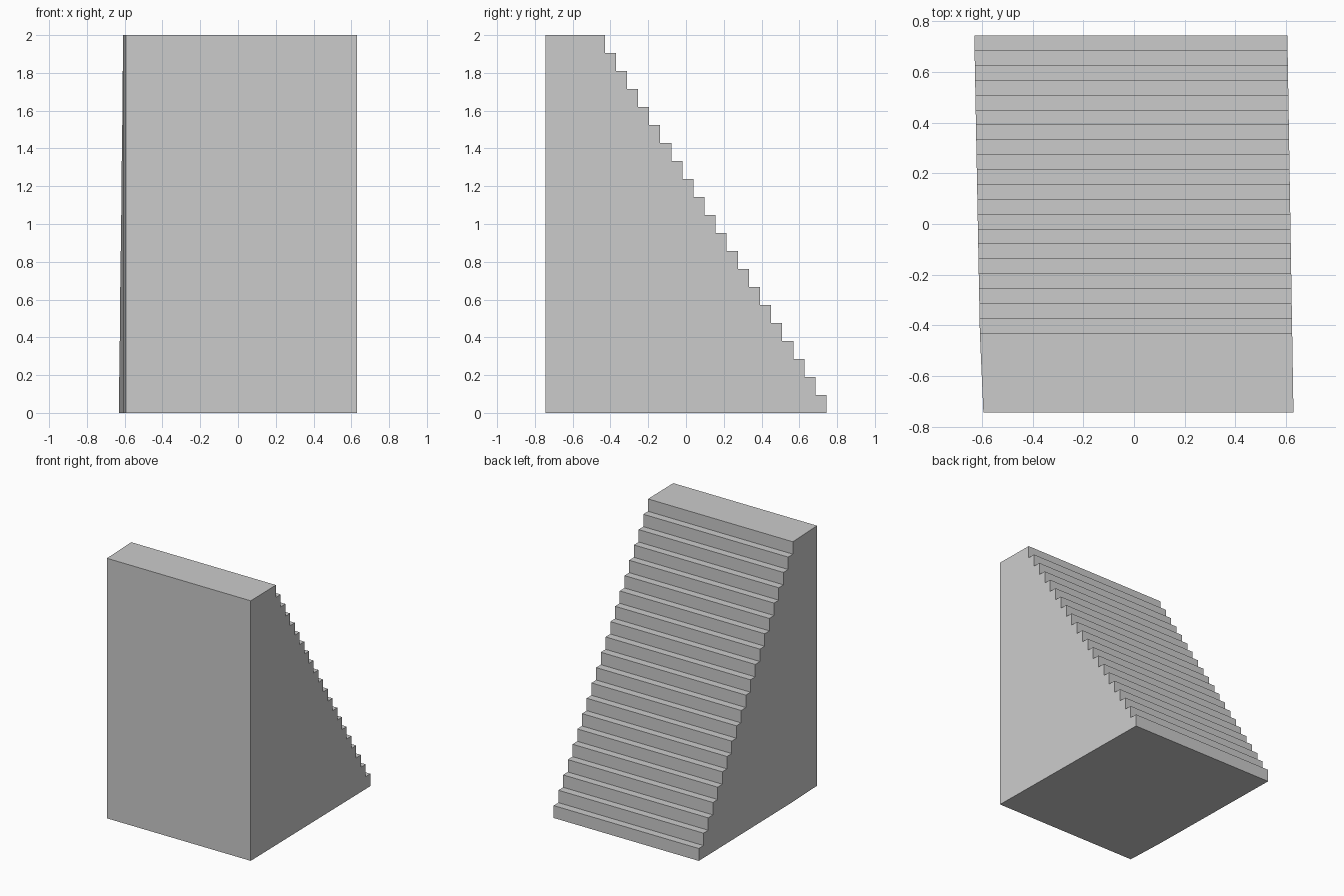
import bpy, bmesh

if "Cube" in bpy.data.objects:
    bpy.data.objects.remove(bpy.data.objects["Cube"])

STEPS = 21
HEIGHT = 2.0
FRONT, LANDING, BACK = -0.744, -0.43, 0.744
RISE = HEIGHT / STEPS
RUN = (BACK - LANDING) / (STEPS - 1)


def left_x(y):
    # left side bends slightly beside the top landing
    if y <= LANDING:
        return -0.594 - 0.014 * (y - FRONT) / (LANDING - FRONT)
    return -0.608 - 0.022 * (y - LANDING) / (BACK - LANDING)


def right_x(y):
    return 0.629 - 0.024 * (y - FRONT) / (BACK - FRONT)


# stepped side profile (y, z), from the foot of the stairs up to the landing
stairs = [(LANDING, 0.0)]
for i in range(STEPS):
    y = BACK - i * RUN
    stairs += [(y, i * RISE), (y, (i + 1) * RISE)]

bm = bmesh.new()


def column(points):
    return [[bm.verts.new((f(y), y, z)) for y, z in points] for f in (left_x, right_x)]


left, right = column(stairs)
fl, fr = column([(FRONT, 0.0), (FRONT, HEIGHT)])

# stepped sides, treads, risers and underside
bm.faces.new(left)
bm.faces.new(right)
n = len(stairs)
for i in range(n - 1):
    bm.faces.new((left[i], left[i + 1], right[i + 1], right[i]))

# solid block under the landing
for side, front in ((left, fl), (right, fr)):
    bm.faces.new((front[0], side[0], side[-1], front[1]))
bm.faces.new((fl[0], fr[0], fr[1], fl[1]))
bm.faces.new((fl[1], fr[1], right[-1], left[-1]))
bm.faces.new((fl[0], fr[0], right[0], left[0]))

bmesh.ops.recalc_face_normals(bm, faces=bm.faces)
mesh = bpy.data.meshes.new("staircase")
bm.to_mesh(mesh)
bm.free()
bpy.context.collection.objects.link(bpy.data.objects.new("staircase", mesh))
